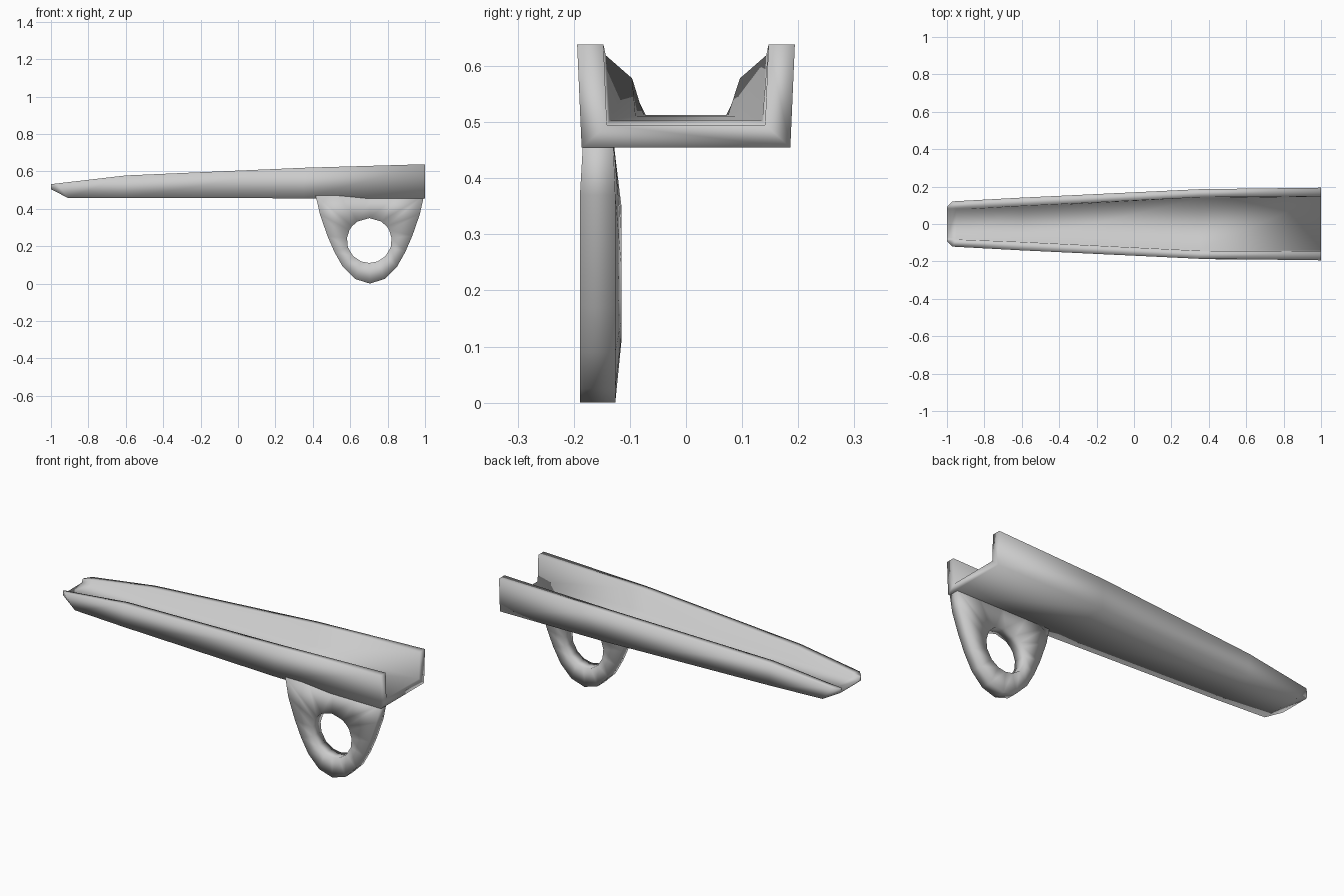
import bpy, bmesh
from math import atan2, cos, sin

if "Cube" in bpy.data.objects:
    bpy.data.objects.remove(bpy.data.objects["Cube"])


def finish(name, bm):
    bmesh.ops.recalc_face_normals(bm, faces=bm.faces)
    mesh = bpy.data.meshes.new(name)
    bm.to_mesh(mesh)
    bm.free()
    obj = bpy.data.objects.new(name, mesh)
    bpy.context.collection.objects.link(obj)
    for p in mesh.polygons:
        p.use_smooth = True
    return obj


def skin(bm, rings, close=False):
    """Join rings of vertices with quads; cap the ends unless closed."""
    loops = [[bm.verts.new(p) for p in r] for r in rings]
    pairs = list(zip(loops, loops[1:])) + ([(loops[-1], loops[0])] if close else [])
    for a, b in pairs:
        n = len(a)
        for i in range(n):
            j = (i + 1) % n
            bm.faces.new((a[i], a[j], b[j], b[i]))
    if not close:
        # U-shaped caps: two wall quads and one floor quad
        for l in (loops[0], loops[-1]):
            bm.faces.new((l[0], l[1], l[2], l[3]))
            bm.faces.new((l[0], l[3], l[4], l[7]))
            bm.faces.new((l[4], l[5], l[6], l[7]))


# Channel: half sections (outer bottom, outer top, inner top, inner floor)
sections = [
    [(1.0, .186, .455), (1.0, .194, .638), (1.0, .147, .638), (1.0, .141, .495)],
    [(.35, .181, .456), (.35, .186, .619), (.35, .143, .619), (.35, .136, .504)],
    [(-.6, .135, .457), (-.6, .141, .578), (-.6, .096, .578), (-.6, .090, .511)],
    [(-.91, .115, .458), (-.97, .121, .535), (-.95, .083, .536), (-.95, .075, .513)],
    [(-1.0, .088, .505), (-1.0, .092, .531), (-1.0, .081, .531), (-1.0, .072, .513)],
]
bm = bmesh.new()
skin(bm, [half + [(x, -y, z) for x, y, z in reversed(half)] for half in sections])
finish("channel_tray", bm)

# Hanging eyelet: U-shaped outline around a round hole, flush with the front wall
CX, HOLE_Z, HOLE_R = .705, .23, .12
half = [(.29, .472), (.267, .37), (.227, .255), (.19, .17), (.145, .09), (.08, .025)]
outline = [(-d, z) for d, z in half] + [(0, 0)] + [(d, z) for d, z in reversed(half)]
outline += [(.15, .472), (0, .472), (-.15, .472)]


def outer(y_low, y_top):
    return [(CX + d, y_top if z > .45 else y_low, z) for d, z in outline]


def hole(y):
    angles = [atan2(z - HOLE_Z, d) for d, z in outline]
    return [(CX + HOLE_R * cos(a) - .003, y, HOLE_Z + HOLE_R * sin(a)) for a in angles]


bm = bmesh.new()
skin(bm, [outer(-.189, -.183), hole(-.188), hole(-.115), outer(-.126, -.13)], close=True)
finish("hanging_eyelet", bm)
